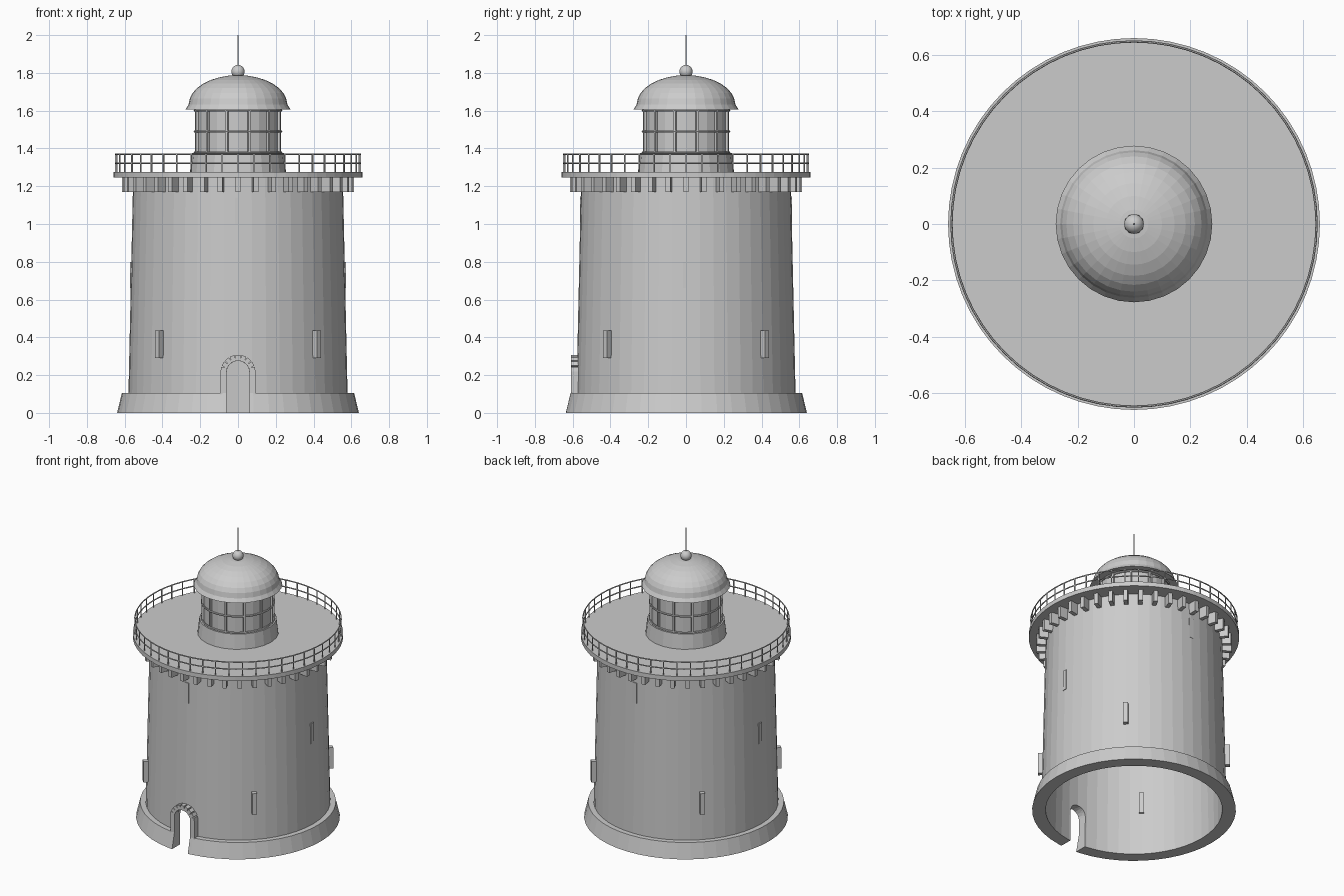
import bpy, bmesh, math
from mathutils import Matrix, Vector

if "Cube" in bpy.data.objects:
    bpy.data.objects.remove(bpy.data.objects["Cube"])

TAU = 2 * math.pi


def finish(bm, name, smooth=False):
    bmesh.ops.recalc_face_normals(bm, faces=bm.faces)
    me = bpy.data.meshes.new(name)
    bm.to_mesh(me)
    bm.free()
    ob = bpy.data.objects.new(name, me)
    bpy.context.collection.objects.link(ob)
    if smooth:
        bpy.ops.object.select_all(action='DESELECT')
        ob.select_set(True)
        bpy.context.view_layer.objects.active = ob
        bpy.ops.object.shade_smooth_by_angle(angle=math.radians(30))
    return ob


def lathe(name, profile, sides, closed=False, smooth=False):
    """Revolve (radius, z) points round the z axis."""
    bm = bmesh.new()
    rings = [[bm.verts.new((r * math.cos(TAU * i / sides), r * math.sin(TAU * i / sides), z))
              for i in range(sides)] for r, z in profile]
    pairs = list(zip(rings, rings[1:]))
    if closed:
        pairs.append((rings[-1], rings[0]))
    for a, b in pairs:
        for i in range(sides):
            j = (i + 1) % sides
            bm.faces.new((a[i], a[j], b[j], b[i]))
    if not closed:
        bm.faces.new(rings[0])
        bm.faces.new(rings[-1])
    return finish(bm, name, smooth)


def add_box(bm, lo, hi, m=Matrix()):
    lo, hi = Vector(lo), Vector(hi)
    mat = m @ Matrix.Translation((lo + hi) / 2) @ Matrix.Diagonal((*(hi - lo), 1))
    bmesh.ops.create_cube(bm, size=1, matrix=mat)


def radial_boxes(name, angles, r0, r1, width, z0, z1):
    """Boxes from r0 to r1 at the given angles round the z axis."""
    bm = bmesh.new()
    for a in angles:
        add_box(bm, (r0, -width / 2, z0), (r1, width / 2, z1), Matrix.Rotation(a, 4, 'Z'))
    return finish(bm, name)


def hoop(name, r, z, t, sides):
    pts = [(r + t * math.cos(TAU * k / 6), z + t * math.sin(TAU * k / 6)) for k in range(6)]
    return lathe(name, pts, sides, closed=True)


def spread(n, offset=0.0):
    return [TAU * (i + offset) / n for i in range(n)]


# Hollow tower wall with sloping plinth
tower = lathe("tower_wall", [(.555, 0), (.64, 0), (.615, .105), (.58, .105),
                             (.555, 1.25), (.53, 1.25)], 48, closed=True)

# Arched doorway cut through wall and plinth
bm = bmesh.new()
outline = [(-.06, -.1), (.06, -.1)]
outline += [(.06 * math.cos(math.pi * k / 12), .215 + .06 * math.sin(math.pi * k / 12)) for k in range(13)]
face = bm.faces.new([bm.verts.new((x, -.75, z)) for x, z in outline])
ext = bmesh.ops.extrude_face_region(bm, geom=[face])
bmesh.ops.translate(bm, vec=(0, .4, 0), verts=[v for v in ext['geom'] if isinstance(v, bmesh.types.BMVert)])
cutter = finish(bm, "door_cutter")
cutter.hide_render = True
mod = tower.modifiers.new("doorway", 'BOOLEAN')
mod.operation, mod.object, mod.solver = 'DIFFERENCE', cutter, 'EXACT'
bpy.context.view_layer.objects.active = tower
bpy.ops.object.modifier_apply(modifier=mod.name)
bpy.data.objects.remove(cutter)

# Door jambs
bm = bmesh.new()
for s in (-1, 1):
    add_box(bm, (min(s * .06, s * .092), -.61, 0), (max(s * .06, s * .092), -.56, .222))
finish(bm, "door_jambs")

# Arch stones
bm = bmesh.new()
for k in range(9):
    a = math.pi * (k + .5) / 9
    m = Matrix.Translation((0, 0, .215)) @ Matrix.Rotation(-a, 4, 'Y')
    add_box(bm, (.06, -.61, -.0125), (.092, -.56, .0125), m)
finish(bm, "door_arch_stones")

# Narrow windows at three heights
radial_boxes("lower_windows", spread(4, .5), .535, .605, .03, .29, .435)
radial_boxes("middle_windows", [0, math.pi], .525, .571, .03, .66, .80)
radial_boxes("upper_windows", [math.pi / 2, -math.pi / 2], .52, .562, .03, 1.0, 1.14)

# Gallery: corbels, slab and railing
radial_boxes("gallery_corbels", spread(40), .54, .613, .026, 1.17, 1.247)
lathe("gallery_slab", [(.66, 1.245), (.66, 1.275)], 64)
radial_boxes("railing_posts", spread(48), .645, .651, .006, 1.27, 1.372)
for i, z in enumerate((1.322, 1.37)):
    hoop(f"railing_hoop_{i + 1}", .648, z, .004, 64)

# Lantern room: base, glass and glazing bars
lathe("lantern_base", [(.255, 1.27), (.243, 1.375)], 24)
lathe("lantern_glass", [(.22, 1.37), (.22, 1.615)], 24)
radial_boxes("lantern_bars", spread(12, .5), .218, .233, .011, 1.37, 1.61)
for i, z in enumerate((1.378, 1.49, 1.602)):
    hoop(f"lantern_hoop_{i + 1}", .229, z, .006, 24)

# Dome with flared eave
dome = [(.22, 1.607), (.278, 1.607), (.262, 1.632)]
dome += [(.26 * math.cos(t), 1.635 + .153 * math.sin(t))
         for t in (math.pi / 2 * k / 8 for k in range(1, 8))]
dome += [(.01, 1.788)]
lathe("dome_roof", dome, 32)

# Ball and lightning rod
bm = bmesh.new()
bmesh.ops.create_uvsphere(bm, u_segments=20, v_segments=12, radius=.035,
                          matrix=Matrix.Translation((0, 0, 1.807)))
finish(bm, "roof_ball", smooth=True)
lathe("lightning_rod", [(.004, 1.83), (.003, 2.0)], 8)
